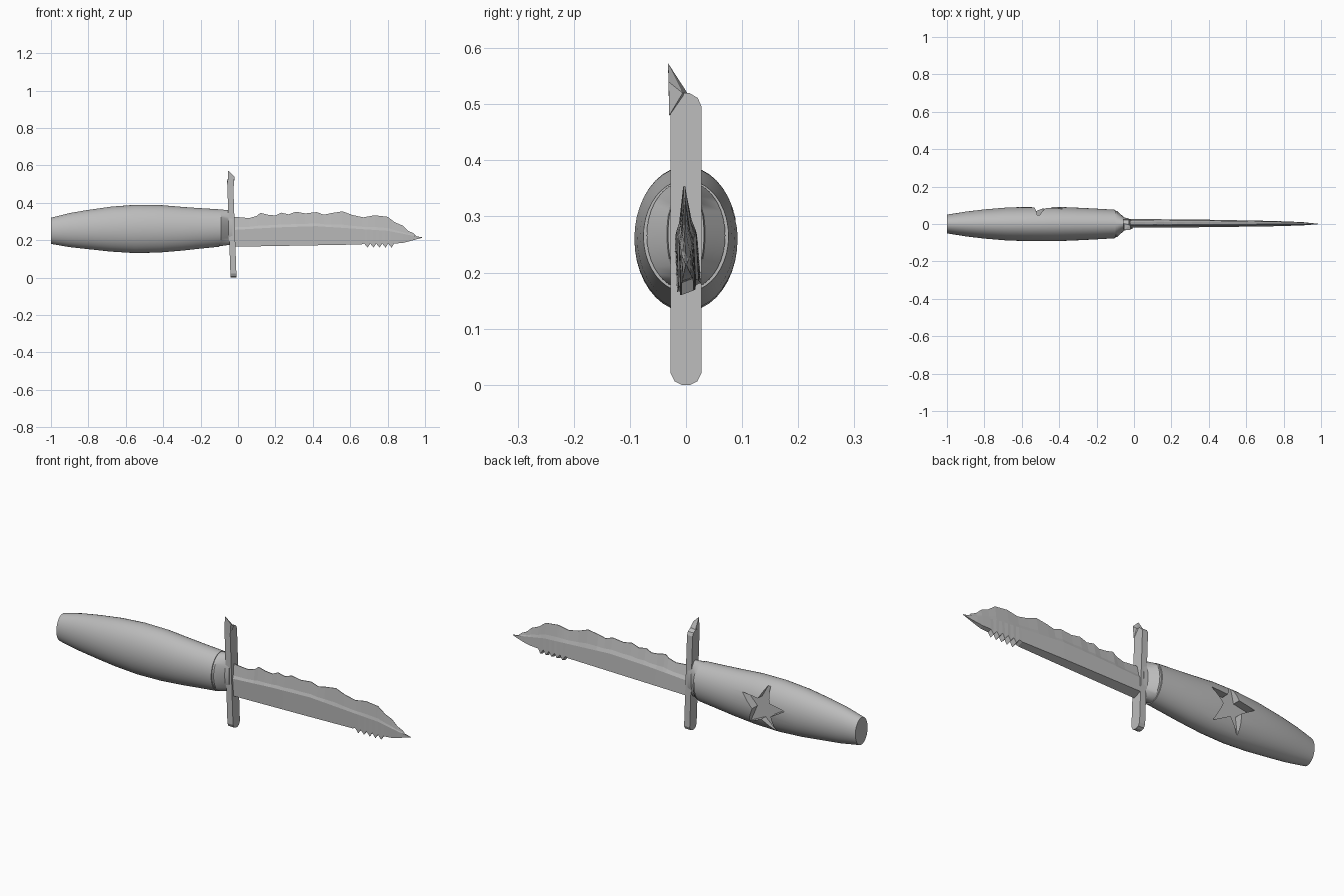
import bpy, bmesh, math
from mathutils import Vector

cube = bpy.data.objects.get("Cube")
if cube:
    bpy.data.objects.remove(cube, do_unlink=True)

grey = bpy.data.materials.new("plain_grey")
grey.use_nodes = True
grey.diffuse_color = (0.5, 0.5, 0.5, 1)
grey.node_tree.nodes["Principled BSDF"].inputs["Base Color"].default_value = (0.5, 0.5, 0.5, 1)


def finish(name, bm, smooth=None):
    bmesh.ops.recalc_face_normals(bm, faces=bm.faces)
    mesh = bpy.data.meshes.new(name)
    bm.to_mesh(mesh)
    bm.free()
    mesh.materials.append(grey)
    obj = bpy.data.objects.new(name, mesh)
    bpy.context.collection.objects.link(obj)
    if smooth:
        bpy.ops.object.select_all(action='DESELECT')
        obj.select_set(True)
        bpy.context.view_layer.objects.active = obj
        bpy.ops.object.shade_smooth_by_angle(angle=math.radians(smooth))
    return obj


def loft(name, sections, smooth=None):
    """Skin a row of closed cross-sections and cap both ends."""
    bm = bmesh.new()
    rings = [[bm.verts.new(p) for p in s] for s in sections]
    n = len(rings[0])
    for a, b in zip(rings, rings[1:]):
        for i in range(n):
            j = (i + 1) % n
            bm.faces.new((a[i], a[j], b[j], b[i]))
    bm.faces.new(rings[0])
    bm.faces.new(rings[-1])
    return finish(name, bm, smooth)


def ellipse(x, z, hy, hz, n=40):
    return [(x, hy * math.cos(math.tau * i / n), z + hz * math.sin(math.tau * i / n))
            for i in range(n)]


def lerp(table, x):
    for (x0, v0), (x1, v1) in zip(table, table[1:]):
        if x <= x1:
            return v0 + (v1 - v0) * max(0, x - x0) / (x1 - x0)
    return table[-1][1]


# Handle: barrel-shaped oval grip
grip = [(-1, .25, .05, .07), (-.9, .254, .066, .091), (-.8, .257, .078, .105),
        (-.68, .259, .088, .12), (-.55, .26, .092, .129), (-.42, .261, .092, .127),
        (-.3, .261, .087, .117), (-.2, .263, .082, .108), (-.1, .265, .076, .1)]
handle = loft("handle", [ellipse(*s) for s in grip], 40)

# Star-shaped pocket in the back of the handle
star = []
for i in range(10):
    a = math.radians(98 + 36 * i)
    r = .055 if i % 2 else .13
    star.append((-.495 + r * math.cos(a), .26 + r * math.sin(a)))
cutter = loft("star_cutter", [[(x, y, z) for x, z in star] for y in (.048, .2)])
cutter.hide_render = True
cutter.hide_viewport = True
cut = handle.modifiers.new("star_pocket", 'BOOLEAN')
cut.operation = 'DIFFERENCE'
cut.solver = 'EXACT'
cut.object = cutter

# Collar tapering from the grip to the guard
loft("collar", [ellipse(-.102, .266, .07, .097), ellipse(-.09, .266, .07, .097),
                ellipse(-.052, .268, .034, .094), ellipse(-.03, .268, .032, .092)], 30)

# Guard: upright rounded bar, leaning slightly
half = [(.008, 0), (.02, .006), (.028, .022), (.028, .495), (.021, .511), (.006, .52)]
outline = half + [(-y, z) for y, z in reversed(half)]


def lean(z):
    return -.024 - .02 * (z / .57)


loft("guard", [[(lean(z) + d, y, z) for y, z in outline] for d in (-.016, .016)])

# Snapped spike on top of the guard
bm = bmesh.new()
for p in [(-.052, -.032, .573), (-.019, -.031, .54), (-.055, .003, .519), (-.02, -.006, .52),
          (-.057, -.03, .48), (-.024, -.03, .48), (-.057, 0, .49)]:
    bm.verts.new(p)
bmesh.ops.convex_hull(bm, input=bm.verts)
finish("guard_spike", bm)

# Blade: chipped upper edge, flat spine below with a run of saw teeth
top = [(-.02, .325), (.06, .318), (.1, .33), (.12, .346), (.16, .336), (.2, .332), (.23, .347),
       (.27, .338), (.31, .352), (.36, .343), (.42, .35), (.46, .336), (.5, .345), (.56, .354),
       (.61, .335), (.67, .322), (.73, .333), (.8, .325), (.84, .295), (.88, .278), (.91, .25),
       (.94, .236), (.955, .219), (.985, .216)]
bottom = [(-.02, .165), (.66, .177)]
for i in range(5):
    x = .675 + .032 * i
    bottom += [(x, .182), (x + .018, .16)]
bottom += [(.835, .182), (.88, .185), (.93, .198), (.985, .213)]
thick = [(-.02, 1), (.4, .85), (.75, .6), (.9, .38), (.985, .05)]
shoulder = [(-.02, .255), (.2, .268), (.42, .275), (.8, .25), (.985, .2145)]


def blade_section(x):
    t, lo, hi, mid = lerp(thick, x), lerp(bottom, x), lerp(top, x), lerp(shoulder, x)
    rise = .016 * t
    return [(x, -.016 * t, lo), (x, .027 * t, lo + rise * min(1, (hi - lo) / .1)),
            (x, .021 * t, mid), (x, .012 * t, mid + .25 * (hi - mid)), (x, -.002 * t, hi),
            (x, -.006 * t, hi), (x, -.014 * t, mid + .2 * (hi - mid)), (x, -.02 * t, mid)]


stations = sorted({round(x, 3) for x, _ in top + bottom})
loft("blade", [blade_section(x) for x in stations])
